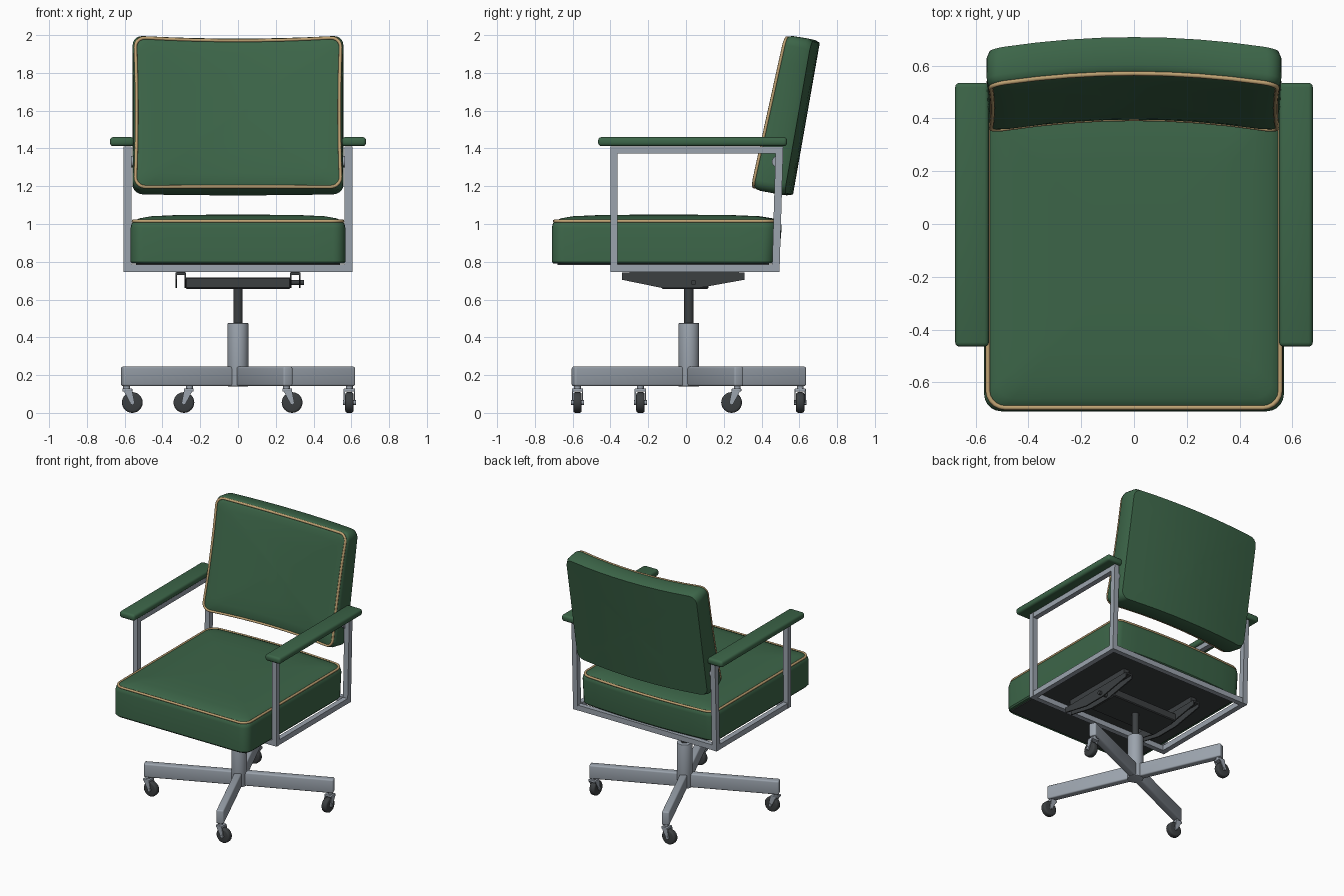
import bpy, bmesh, math
from mathutils import Vector, Matrix

if "Cube" in bpy.data.objects:
    bpy.data.objects.remove(bpy.data.objects["Cube"])


def material(name, rgb):
    m = bpy.data.materials.new(name)
    m.diffuse_color = (*rgb, 1)
    m.use_nodes = True
    m.node_tree.nodes["Principled BSDF"].inputs["Base Color"].default_value = m.diffuse_color
    return m


GREEN = material("green upholstery", (0.045, 0.13, 0.065))
STEEL = material("grey steel", (0.33, 0.37, 0.42))
DARK = material("charcoal metal", (0.045, 0.05, 0.053))
TAN = material("tan piping", (0.52, 0.36, 0.17))


def finish(name, bm, mat, bevel=0, segs=2):
    bmesh.ops.recalc_face_normals(bm, faces=bm.faces[:])
    if bevel:
        bmesh.ops.bevel(bm, geom=bm.edges[:], offset=bevel, segments=segs,
                        profile=0.5, affect='EDGES')
    me = bpy.data.meshes.new(name)
    bm.to_mesh(me)
    bm.free()
    me.materials.append(mat)
    ob = bpy.data.objects.new(name, me)
    bpy.context.collection.objects.link(ob)
    bpy.ops.object.select_all(action='DESELECT')
    ob.select_set(True)
    bpy.context.view_layer.objects.active = ob
    bpy.ops.object.shade_smooth_by_angle(angle=math.radians(35))
    return ob


def box(name, lo, hi, mat, bevel=0, segs=2, xf=Matrix()):
    bm = bmesh.new()
    lo, hi = Vector(lo), Vector(hi)
    bmesh.ops.create_cube(bm, size=1, matrix=Matrix.Translation((lo + hi) / 2)
                          @ Matrix.Diagonal((*(hi - lo), 1)))
    bm.transform(xf)
    return finish(name, bm, mat, bevel, segs)


def cylinder(name, a, b, r, mat, bevel=0, xf=Matrix(), sides=24):
    a, b = Vector(a), Vector(b)
    rot = (b - a).to_track_quat('Z', 'Y').to_matrix().to_4x4()
    bm = bmesh.new()
    bmesh.ops.create_cone(bm, cap_ends=True, segments=sides, radius1=r, radius2=r,
                          depth=(b - a).length,
                          matrix=xf @ Matrix.Translation((a + b) / 2) @ rot)
    if bevel:
        rims = [e for e in bm.edges if any(len(f.verts) > 4 for f in e.link_faces)]
        bmesh.ops.bevel(bm, geom=rims, offset=bevel, segments=3, profile=0.5, affect='EDGES')
    return finish(name, bm, mat)


def prism(name, yz, x0, x1, mat, xf=Matrix()):
    bm = bmesh.new()
    f = bm.faces.new([bm.verts.new((x0, y, z)) for y, z in yz])
    ext = bmesh.ops.extrude_face_region(bm, geom=[f])["geom"]
    bmesh.ops.translate(bm, vec=(x1 - x0, 0, 0),
                        verts=[v for v in ext if isinstance(v, bmesh.types.BMVert)])
    bm.transform(xf)
    return finish(name, bm, mat)


def outline(hw, hh, r, n=8):
    """Rounded rectangle with subdivided sides, so it can be bent."""
    pts = []
    for k, (sx, sy) in enumerate(((1, 1), (-1, 1), (-1, -1), (1, -1))):
        arc = [(sx * (hw - r) + r * math.cos((k + i / 5) * math.pi / 2),
                sy * (hh - r) + r * math.sin((k + i / 5) * math.pi / 2)) for i in range(6)]
        if pts:
            p, q = pts[-1], arc[0]
            pts += [(p[0] + (q[0] - p[0]) * t / n, p[1] + (q[1] - p[1]) * t / n)
                    for t in range(1, n)]
        pts += arc
    p, q = pts[-1], pts[0]
    pts += [(p[0], p[1] + (q[1] - p[1]) * t / n) for t in range(1, n)]
    return pts


def cushion(name, hw, hh, r, layers, pipe, warp):
    """Stack of outline rings (inset, scale, height), with piping along one ring."""
    def ring(inset, s, w):
        return [warp(x * s, y * s, w) for x, y in outline(hw - inset, hh - inset, r)]
    bm = bmesh.new()
    rings = [[bm.verts.new(p) for p in ring(*l)] for l in layers]
    n = len(rings[0])
    for a, b in zip(rings, rings[1:]):
        for i in range(n):
            bm.faces.new((a[i], a[(i + 1) % n], b[(i + 1) % n], b[i]))
    bm.faces.new(rings[0])
    bm.faces.new(rings[-1])
    ob = finish(name, bm, GREEN)
    # piping tube
    path = ring(*pipe)
    cu = bpy.data.curves.new(name + "_piping", 'CURVE')
    cu.dimensions = '3D'
    cu.bevel_depth = 0.009
    cu.bevel_resolution = 2
    sp = cu.splines.new('POLY')
    sp.points.add(len(path) - 1)
    for q, p in zip(sp.points, path):
        q.co = (*p, 1)
    sp.use_cyclic_u = True
    cu.materials.append(TAN)
    po = bpy.data.objects.new(name + "_piping", cu)
    bpy.context.collection.objects.link(po)
    bpy.ops.object.select_all(action='DESELECT')
    po.select_set(True)
    bpy.context.view_layer.objects.active = po
    bpy.ops.object.convert(target='MESH')
    return ob


# Seat: crowned top, rear edge bowed backwards
def seat_warp(x, y, z):
    bow = 0.03 * (1 - (x / 0.57) ** 2) * max(0, y / 0.585)
    lean = 0.02 * max(0, y / 0.585) * (z - 0.79) / 0.23
    return Vector((x, y - 0.125 + bow + lean, z))


cushion("seat", 0.568, 0.585, 0.065,
        [(0.01, 0.02, 0.79), (0.01, 0.5, 0.79), (0.008, 1, 0.79), (0, 1, 0.80), (0, 1, 0.98),
         (0.004, 1, 1.0), (0.014, 1, 1.015), (0.014, 0.94, 1.03), (0.014, 0.83, 1.041),
         (0.014, 0.6, 1.047), (0.014, 0.3, 1.049), (0.014, 0.02, 1.05)],
        (0.014, 1, 1.015), seat_warp)
box("seat_underside", (-0.54, -0.68, 0.784), (0.54, 0.44, 0.792), DARK)

# Backrest: leaned back, curved in plan, thinner towards the top
LEAN = math.radians(10)
UP = Vector((0, math.sin(LEAN), math.cos(LEAN)))
OUT = Vector((0, -math.cos(LEAN), math.sin(LEAN)))


def back_warp(x, v, w):
    t = w / 0.155
    px = x * (1 - 0.018 * t * (1 - (v / 0.42) ** 2))
    pv = v * (1 - 0.025 * t * (1 - (x / 0.56) ** 2))
    pw = w - 0.018 * t * v / 0.42 + 0.048 * (x / 0.56) ** 2
    return Vector((px, 0.6375, 1.5575)) + UP * pv + OUT * pw


cushion("backrest", 0.56, 0.42, 0.055,
        [(0.012, 0.02, 0), (0.012, 0.25, 0), (0.012, 0.5, 0), (0.012, 0.75, 0), (0.012, 1, 0),
         (0, 1, 0.03), (0, 1, 0.12), (0.004, 1, 0.14), (0.014, 1, 0.155), (0.014, 0.94, 0.163),
         (0.014, 0.83, 0.168), (0.014, 0.55, 0.172), (0.014, 0.28, 0.174), (0.014, 0.02, 0.175)],
        (0.014, 1, 0.155), back_warp)

# Arm frames, pads, backrest brackets and under-seat rails on both sides
RAIL = [(-0.34, 0.74), (-0.34, 0.705), (-0.12, 0.66), (0.06, 0.66), (0.31, 0.705), (0.31, 0.74)]
for side, s in (("left", -1), ("right", 1)):
    xf = Matrix.Diagonal((s, 1, 1, 1))
    box(side + "_front_post", (0.565, -0.40, 0.745), (0.605, -0.362, 1.41), STEEL, xf=xf)
    prism(side + "_rear_post", [(0.455, 0.745), (0.495, 0.745), (0.515, 1.41), (0.475, 1.41)],
          0.565, 0.605, STEEL, xf)
    box(side + "_arm_bar", (0.566, -0.365, 1.372), (0.604, 0.48, 1.41), STEEL, xf=xf)
    box(side + "_lower_bar", (0.566, -0.365, 0.745), (0.604, 0.46, 0.785), STEEL, xf=xf)
    box(side + "_arm_pad", (0.55, -0.465, 1.412), (0.678, 0.535, 1.46), GREEN, 0.017, 3, xf)
    cylinder(side + "_back_bracket", (0.535, 0.485, 1.33), (0.57, 0.485, 1.33), 0.03, STEEL, xf=xf)
    for i, x in enumerate((0.274, 0.323)):
        prism(f"{side}_rail_wall_{i}", RAIL, x, x + 0.009, DARK, xf)
    box(side + "_rail_top", (0.274, -0.34, 0.73), (0.332, 0.31, 0.742), DARK, xf=xf)
    box(side + "_rail_mount", (0.28, -0.3, 0.74), (0.326, 0.28, 0.786), DARK, xf=xf)

# Cross tubes of the frame
box("front_cross_tube", (-0.566, -0.40, 0.745), (0.566, -0.362, 0.785), STEEL)
box("rear_cross_tube", (-0.566, 0.456, 0.745), (0.566, 0.494, 0.785), STEEL)

# Tilt mechanism
box("tilt_housing", (-0.278, -0.13, 0.657), (0.278, 0.12, 0.718), DARK, 0.006, 1)
cylinder("tilt_knob", (0.27, 0.04, 0.69), (0.35, 0.04, 0.69), 0.014, DARK)

# Column
CY = 0.015
cylinder("inner_column", (0, CY, 0.45), (0, CY, 0.67), 0.025, DARK)
cylinder("outer_column", (0, CY, 0.14), (0, CY, 0.475), 0.055, STEEL, 0.004, sides=32)

# Four-leg base with casters; each caster trails in its own direction
TURN = math.radians(23.5)
TRAILS = [-90, 180, 0, 0]
for k in range(4):
    a = TURN + k * math.pi / 2
    xf = Matrix.Translation((0, CY, 0)) @ Matrix.Rotation(a, 4, 'Z')
    box(f"base_leg_{k}", (0.02, -0.027, 0.142), (0.668, 0.027, 0.245), STEEL, 0.01, 3, xf)
    # caster in local space: stem at origin, wheel trailing towards +x
    stem = xf @ Vector((0.643, 0, 0))
    cf = Matrix.Translation(stem) @ Matrix.Rotation(math.radians(TRAILS[k]), 4, 'Z')
    cylinder(f"caster_stem_{k}", (0, 0, 0.115), (0, 0, 0.15), 0.018, STEEL, xf=cf, sides=16)
    box(f"caster_crown_{k}", (-0.022, -0.03, 0.112), (0.03, 0.03, 0.13), STEEL, 0.005, 2, cf)
    for j, y in enumerate((-0.03, 0.024)):
        prism(f"caster_fork_{k}_{j}", [(-0.02, 0.125), (0.028, 0.125), (0.042, 0.055),
                                       (0.032, 0.042), (0.02, 0.05)],
              y, y + 0.006, STEEL, cf @ Matrix(((0, 1, 0, 0), (1, 0, 0, 0), (0, 0, 1, 0), (0, 0, 0, 1))))
    cylinder(f"caster_wheel_{k}", (0.03, -0.022, 0.055), (0.03, 0.022, 0.055), 0.055, DARK, 0.012, cf)
    cylinder(f"caster_axle_{k}", (0.03, -0.034, 0.055), (0.03, 0.034, 0.055), 0.012, STEEL, xf=cf, sides=12)
